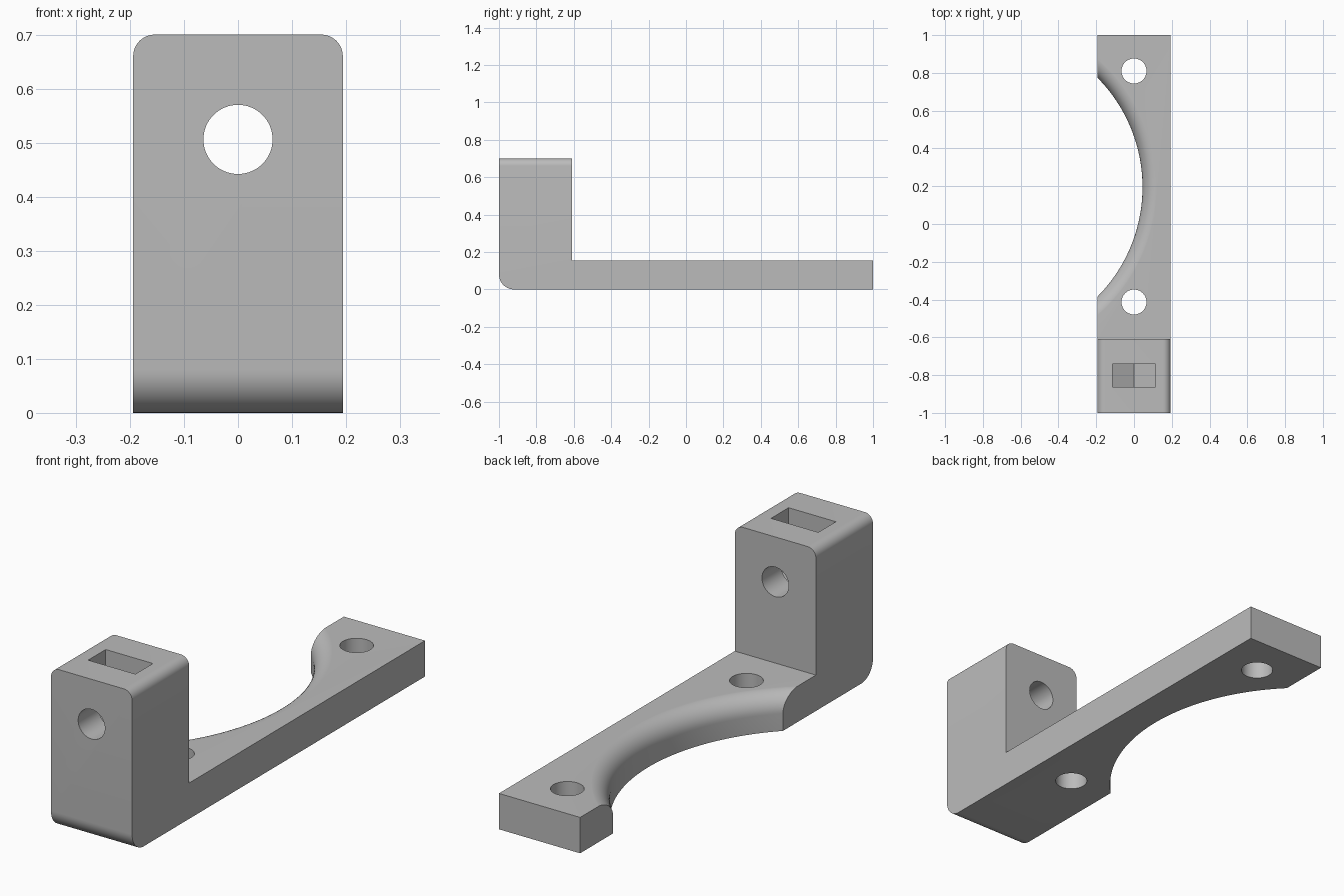
import bpy, bmesh
from math import sin, cos, pi, radians

old = bpy.data.objects.get("Cube")
if old:
    bpy.data.objects.remove(old, do_unlink=True)

HALF, TOP, PLATE = 0.194, 0.7, 0.155   # half width, block height, plate thickness
BLOCK_BACK = -0.61

grey = bpy.data.materials.new("plain grey")
grey.use_nodes = True
colour = (0.5, 0.5, 0.5, 1)
grey.diffuse_color = colour
grey.node_tree.nodes["Principled BSDF"].inputs["Base Color"].default_value = colour


def make_object(name, bm):
    bmesh.ops.recalc_face_normals(bm, faces=bm.faces)
    mesh = bpy.data.meshes.new(name)
    bm.to_mesh(mesh)
    bm.free()
    mesh.materials.append(grey)
    obj = bpy.data.objects.new(name, mesh)
    bpy.context.collection.objects.link(obj)
    return obj


def prism(points, axis, lo, hi):
    """Extrude a 2D outline along the given axis."""
    place = {"x": lambda a, b, d: (d, a, b),
             "y": lambda a, b, d: (a, d, b),
             "z": lambda a, b, d: (a, b, d)}[axis]
    bm = bmesh.new()
    ends = [[bm.verts.new(place(a, b, d)) for a, b in points] for d in (lo, hi)]
    for ring in ends:
        bm.faces.new(ring)
    for i in range(len(points)):
        j = (i + 1) % len(points)
        bm.faces.new((ends[0][i], ends[0][j], ends[1][j], ends[1][i]))
    return bm


def arc(ca, cb, r, start, end, steps):
    angles = [radians(start + (end - start) * i / steps) for i in range(steps + 1)]
    return [(ca + r * cos(t), cb + r * sin(t)) for t in angles]


def circle(ca, cb, r, n=64):
    return arc(ca, cb, r, 0, 360, n)[:-1]


# L-shaped body with a rounded lower front edge
outline = arc(-0.92, 0.08, 0.08, 180, 270, 12)
outline += [(1, 0), (1, PLATE), (BLOCK_BACK, PLATE), (BLOCK_BACK, TOP), (-1, TOP)]
bm = prism(outline, "x", -HALF, HALF)

# Rounded upper side edges of the upright block
upper = [e for e in bm.edges
         if all(v.co.z > TOP - 0.01 for v in e.verts)
         and abs(e.verts[0].co.x - e.verts[1].co.x) < 0.01]
bmesh.ops.bevel(bm, geom=upper, offset=0.04, segments=10, profile=0.5, affect="EDGES")
bracket = make_object("bracket", bm)

# Cutters for the screw holes and the cross bore
cutters = [make_object("screw_hole_cutter", prism(circle(0, y, 0.066), "z", -0.1, 0.3))
           for y in (0.81, -0.413)]
cutters.append(make_object("cross_bore_cutter",
                           prism(circle(0, 0.506, 0.064), "y", -1.1, -0.5)))

# Nut slot, open at the top with a hexagonal floor
slot = [(-0.113, 0.8), (-0.113, 0.441), (0, 0.376), (0.113, 0.441), (0.113, 0.8)]
cutters.append(make_object("nut_slot_cutter", prism(slot, "y", -0.862, -0.742)))

# Curved side recess with a rounded upper rim, as a solid of revolution
R, r, cx, cy, n = 0.823, 0.08, -0.778, 0.195, 192
profile = [(R, -0.1)] + arc(R + r, PLATE - r + 0.0005, r, 180, 90, 12) + [(R + r, 0.3)]
bm = bmesh.new()
rings = [[bm.verts.new((cx + d * cos(2 * pi * i / n), cy + d * sin(2 * pi * i / n), z))
          for i in range(n)] for d, z in profile]
for low, high in zip(rings, rings[1:]):
    for i in range(n):
        j = (i + 1) % n
        bm.faces.new((low[i], low[j], high[j], high[i]))
bm.faces.new(rings[0])
bm.faces.new(rings[-1])
cutters.append(make_object("side_recess_cutter", bm))

# Cut the body and discard the cutters
bpy.ops.object.select_all(action="DESELECT")
bracket.select_set(True)
bpy.context.view_layer.objects.active = bracket
for cutter in cutters:
    cutter.hide_render = True
    mod = bracket.modifiers.new("cut", "BOOLEAN")
    mod.operation = "DIFFERENCE"
    mod.solver = "EXACT"
    mod.object = cutter
    bpy.ops.object.modifier_apply(modifier=mod.name)
    bpy.data.objects.remove(cutter, do_unlink=True)

bpy.ops.object.shade_smooth_by_angle(angle=radians(30))
